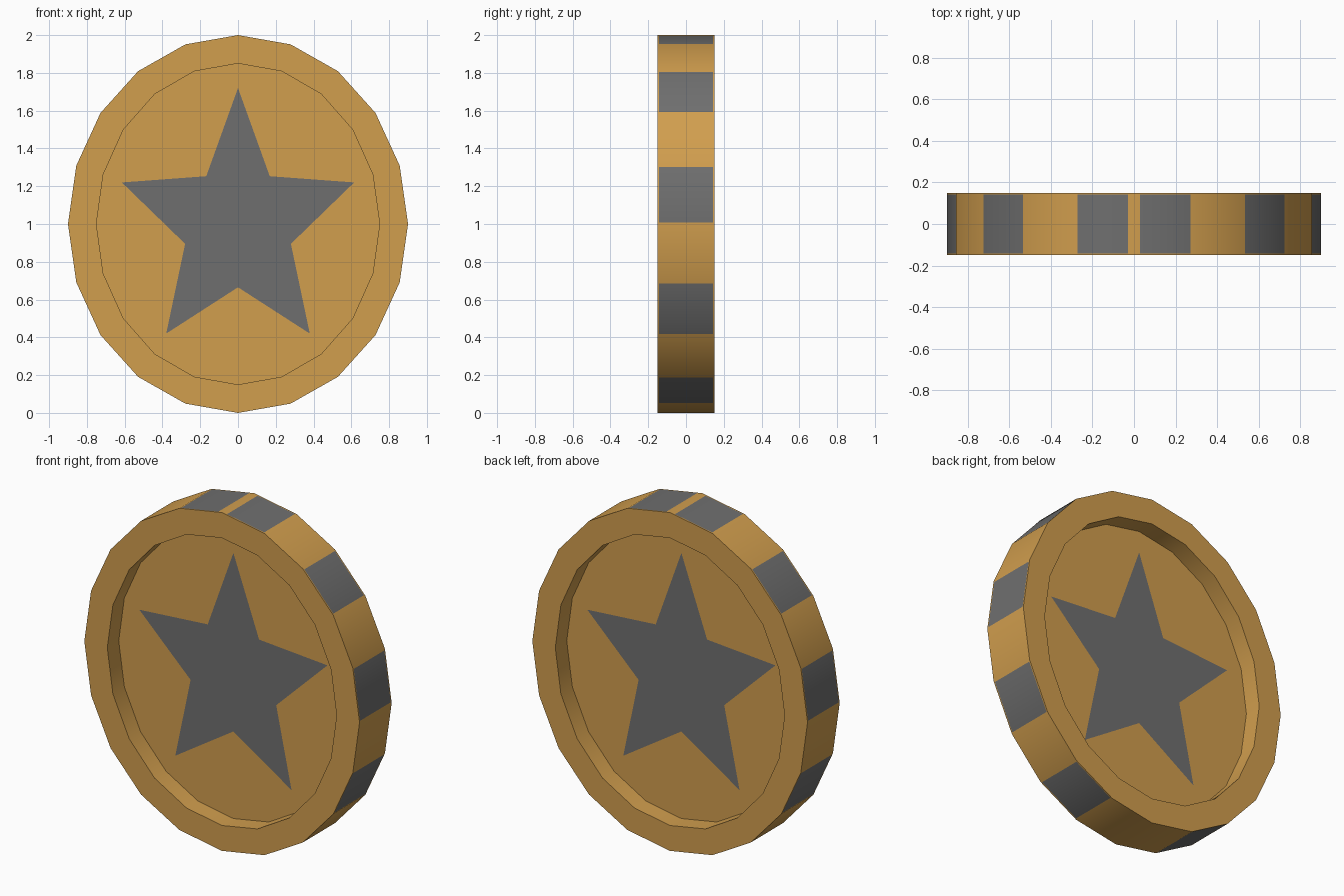
import bpy, bmesh, math
from mathutils import Vector

if "Cube" in bpy.data.objects:
    bpy.data.objects.remove(bpy.data.objects["Cube"])

SIDES = 20
HALF = 0.15            # half thickness
FLOOR = 0.043          # distance of the recessed faces from the middle
OUTER = (0.90, 1.00)   # x and z radius of the rim
INNER = (0.75, 0.85)   # x and z radius of the recess


def material(name, rgb):
    m = bpy.data.materials.new(name)
    m.diffuse_color = (*rgb, 1)
    m.use_nodes = True
    m.node_tree.nodes["Principled BSDF"].inputs["Base Color"].default_value = m.diffuse_color
    return m


GOLD = material("gold", (0.638, 0.342, 0.076))
GREY = material("dark grey", (0.159, 0.159, 0.159))


def ring(bm, radii, y):
    pts = [math.tau * i / SIDES for i in range(SIDES)]
    return [bm.verts.new((radii[0] * math.sin(a), y, 1 + radii[1] * math.cos(a))) for a in pts]


def finish(bm, name):
    me = bpy.data.meshes.new(name)
    bm.to_mesh(me)
    bm.free()
    me.materials.append(GOLD)
    me.materials.append(GREY)
    ob = bpy.data.objects.new(name, me)
    bpy.context.collection.objects.link(ob)
    return ob


# Rim: a closed band swept through four or more rings
bm = bmesh.new()
loops = [ring(bm, OUTER, -HALF), ring(bm, OUTER, HALF), ring(bm, INNER, HALF),
         ring(bm, INNER, FLOOR), ring(bm, INNER, -FLOOR), ring(bm, INNER, -HALF)]
grey = []
for k, a in enumerate(loops):
    if k == 3:         # hidden inside the coin
        continue
    b = loops[(k + 1) % len(loops)]
    for i in range(SIDES):
        j = (i + 1) % SIDES
        f = bm.faces.new((a[i], a[j], b[j], b[i]))
        # alternate edge segments are grey, mirrored left to right
        if k == 0 and (i if i < SIDES // 2 else SIDES - 1 - i) % 2 == 0:
            grey.append(f)
bmesh.ops.recalc_face_normals(bm, faces=bm.faces)

# Grey edge patches, inset slightly from each segment
bmesh.ops.inset_individual(bm, faces=grey, thickness=0.01)
for f in grey:
    f.material_index = 1
    slope = (OUTER[1] * (1 - math.cos(math.tau / SIDES))) / (OUTER[0] * math.sin(math.tau / SIDES))
    for v in f.verts:  # wider gold gap at the very top
        if abs(v.co.x) < 0.05 and v.co.z > 1.9:
            v.co.x = math.copysign(0.028, v.co.x)
            v.co.z = 2 - 0.028 * slope
rim = finish(bm, "rim")

# Smooth shading round the walls, flat front and back
me = rim.data
me.shade_smooth()
normals = [None] * len(me.loops)
for p in me.polygons:
    for li in p.loop_indices:
        n = p.normal.copy()
        if abs(n.y) < 0.5:
            c = me.vertices[me.loops[li].vertex_index].co
            g = Vector((c.x / OUTER[0] ** 2, 0, (c.z - 1) / OUTER[1] ** 2)).normalized()
            n = g if g.dot(n) > 0 else -g
        normals[li] = n
me.normals_split_custom_set(normals)

# Recessed faces, each with a star cut into the disc
half_star = [(0, 1.72), (0.168, 1.253), (0.615, 1.22), (0.28, 0.895), (0.38, 0.42), (0, 0.665)]
star = half_star + [(-x, z) for x, z in half_star[-2:0:-1]]
for name, y in (("front_face", -FLOOR), ("back_face", FLOOR)):
    bm = bmesh.new()
    edge = ring(bm, INNER, y)
    tips = [bm.verts.new((x, y, z)) for x, z in star]
    bm.faces.new(tips).material_index = 1
    for i in range(10):
        outer = [edge[(2 * i + k) % SIDES] for k in range(3)]
        bm.faces.new([tips[i], *outer, tips[(i + 1) % 10]])
    bm.normal_update()
    for f in bm.faces:
        if f.normal.y * y < 0:
            f.normal_flip()
    finish(bm, name)
